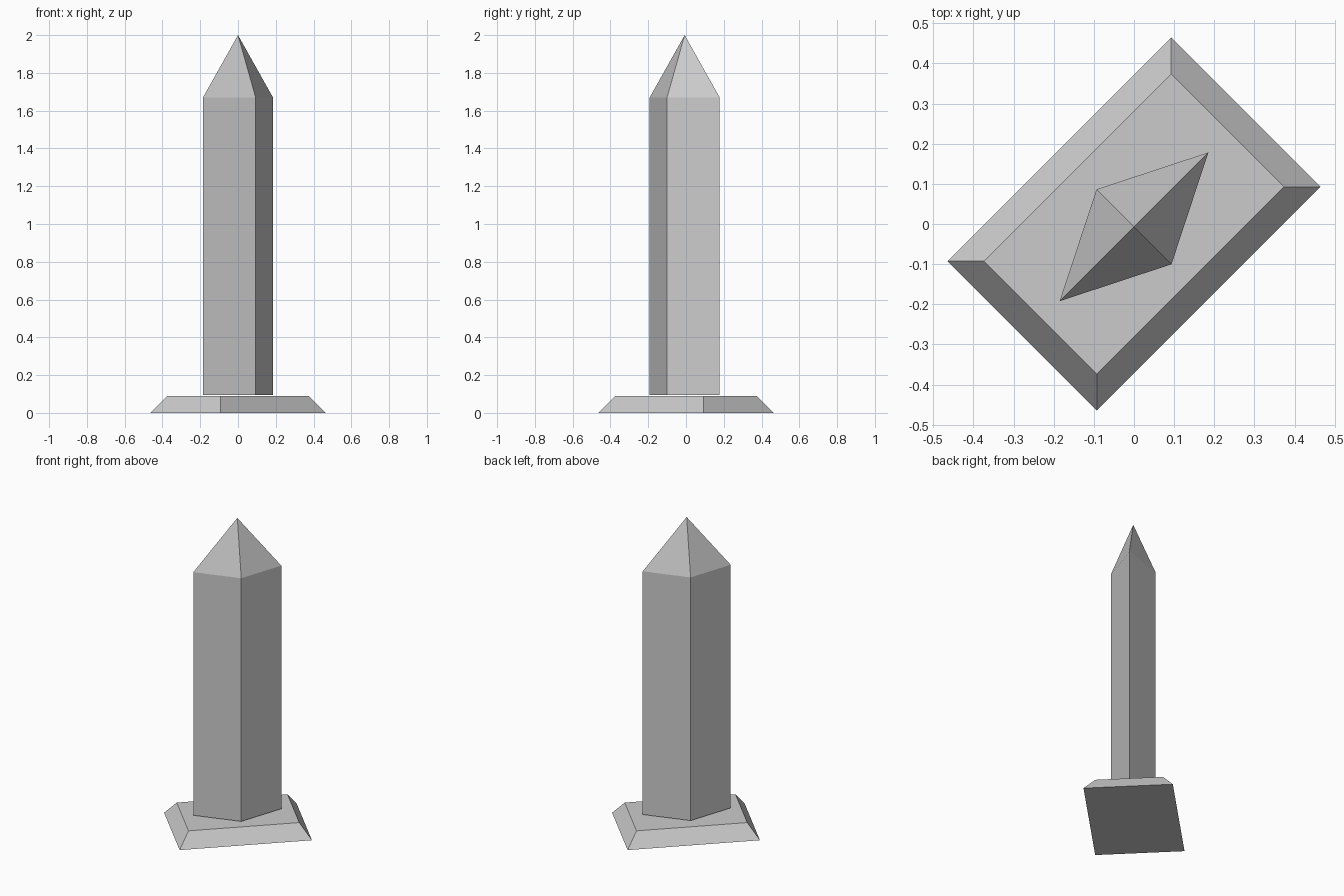
import bpy, bmesh
from math import radians, cos, sin

if "Cube" in bpy.data.objects:
    bpy.data.objects.remove(bpy.data.objects["Cube"])

TURN = radians(45)


def place(points, z, centre=(0, 0)):
    """Turn a flat outline by 45 degrees and lift it to height z."""
    c, s = cos(TURN), sin(TURN)
    return [(x * c - y * s + centre[0], x * s + y * c + centre[1], z) for x, y in points]


def rectangle(a, b):
    return [(a, b), (-a, b), (-a, -b), (a, -b)]


def rhombus(a, b):
    return [(a, 0), (0, b), (-a, 0), (0, -b)]


def loft(name, lower, upper):
    """Closed solid between two outlines; a single upper point makes a pyramid."""
    bm = bmesh.new()
    low = [bm.verts.new(p) for p in lower]
    up = [bm.verts.new(p) for p in upper]
    bm.faces.new(low[::-1])
    if len(up) > 1:
        bm.faces.new(up)
    for i in range(len(low)):
        j = (i + 1) % len(low)
        top = [up[j], up[i]] if len(up) > 1 else [up[0]]
        bm.faces.new([low[i], low[j]] + top)
    bmesh.ops.recalc_face_normals(bm, faces=bm.faces)
    mesh = bpy.data.meshes.new(name)
    bm.to_mesh(mesh)
    bm.free()
    obj = bpy.data.objects.new(name, mesh)
    bpy.context.collection.objects.link(obj)
    return obj


# Chamfered plinth
loft("plinth", place(rectangle(0.394, 0.263), 0), place(rectangle(0.330, 0.199), 0.09))

# Diamond-section shaft, set slightly off the plinth centre
CENTRE = (0.0, -0.007)
diamond = rhombus(0.262, 0.132)
loft("shaft", place(diamond, 0.096, CENTRE), place(diamond, 1.67, CENTRE))

# Pointed cap
loft("cap", place(diamond, 1.67, CENTRE), [(*CENTRE, 2.0)])
